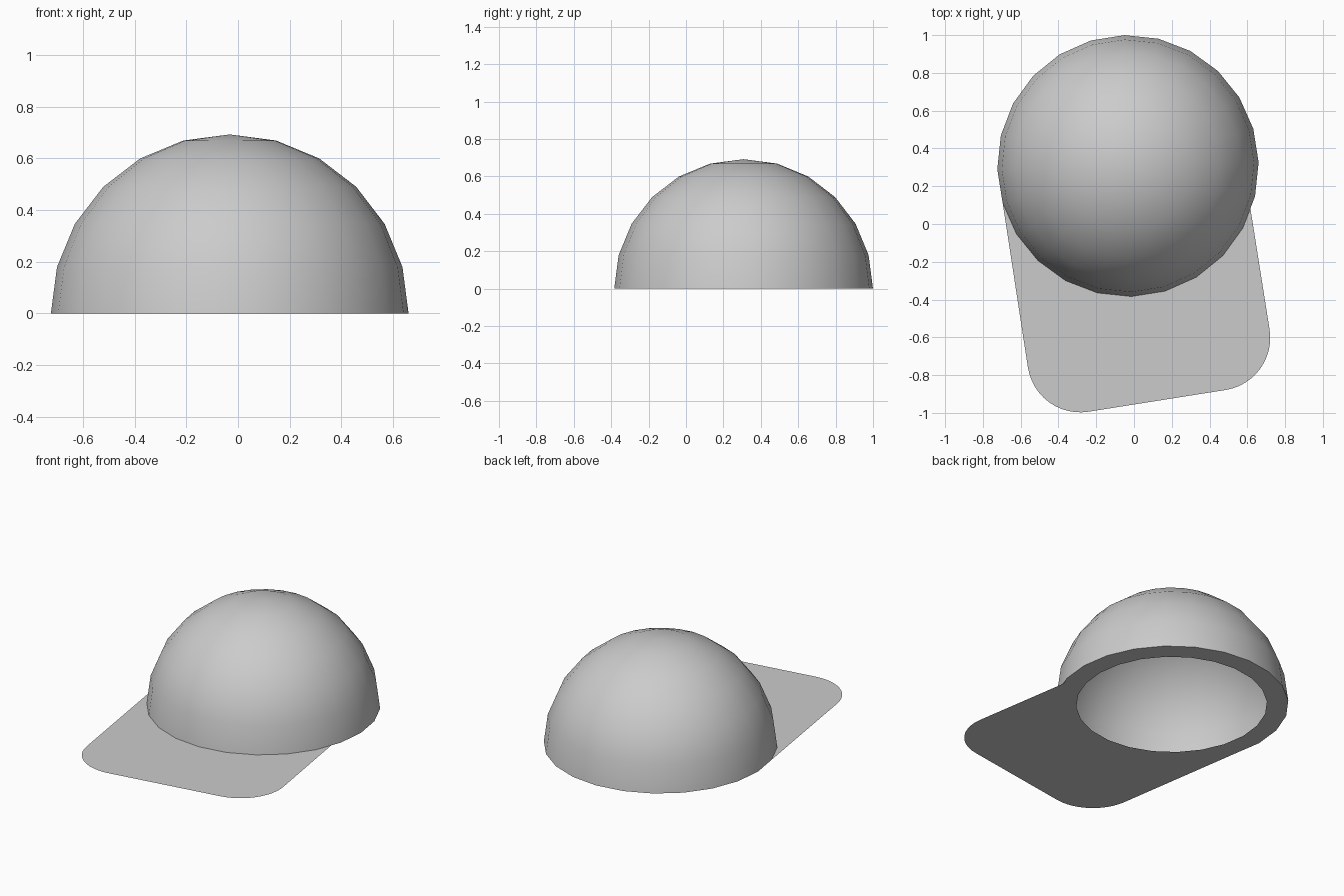
import bpy
import bmesh
from math import cos, sin, radians, pi
from mathutils import Matrix, Vector

cube = bpy.data.objects.get("Cube")
if cube:
    bpy.data.objects.remove(cube, do_unlink=True)

RADIUS = 0.692       # crown
HOLE = 0.565         # head opening
SIDES = 24
# Whole cap is turned a little
PLACE = Matrix.Translation((-0.032, 0.308, 0)) @ Matrix.Rotation(radians(9), 4, 'Z')

grey = bpy.data.materials.new("cloth grey")
grey.use_nodes = True
colour = (0.6, 0.6, 0.6, 1)
grey.diffuse_color = colour
grey.node_tree.nodes["Principled BSDF"].inputs["Base Color"].default_value = colour


def finish(bm, name):
    bm.transform(PLACE)
    mesh = bpy.data.meshes.new(name)
    bm.to_mesh(mesh)
    bm.free()
    mesh.materials.append(grey)
    obj = bpy.data.objects.new(name, mesh)
    bpy.context.collection.objects.link(obj)
    return obj


def arc(cx, cy, radius, start, end, steps):
    angles = [radians(start + (end - start) * i / steps) for i in range(steps + 1)]
    return [Vector((cx + radius * cos(a), cy + radius * sin(a), 0)) for a in angles]


# Crown: a single thin half sphere, open below
bm = bmesh.new()
bmesh.ops.create_uvsphere(bm, u_segments=SIDES, v_segments=SIDES // 2, radius=RADIUS,
                          matrix=Matrix.Rotation(pi / SIDES, 4, 'Z'))
lower = [v for v in bm.verts if v.co.z < -0.01]
bmesh.ops.delete(bm, geom=lower, context='VERTS')
crown = finish(bm, "crown")
bpy.ops.object.select_all(action='DESELECT')
crown.select_set(True)
bpy.context.view_layer.objects.active = crown
bpy.ops.object.shade_smooth_by_angle(angle=radians(30))

# Brim and rim: one flat sheet with a round head opening
left, right, front, corner = -0.69, 0.605, -1.253, 0.28
outline = arc(0, 0, RADIUS, -22.5, 187.5, 14)
outline += arc(left + corner, front + corner, corner, 180, 270, 12)
outline += arc(right - corner, front + corner, corner, 270, 360, 12)
outline.append(Vector((right, -0.32, 0)))
opening = arc(0, 0, HOLE, 7.5, 352.5, SIDES - 1)

bm = bmesh.new()
for loop in (outline, opening):
    verts = [bm.verts.new(p) for p in loop]
    for a, b in zip(verts, verts[1:] + verts[:1]):
        bm.edges.new((a, b))
bmesh.ops.triangle_fill(bm, edges=bm.edges[:], use_beauty=True, normal=(0, 0, 1))
finish(bm, "brim")
